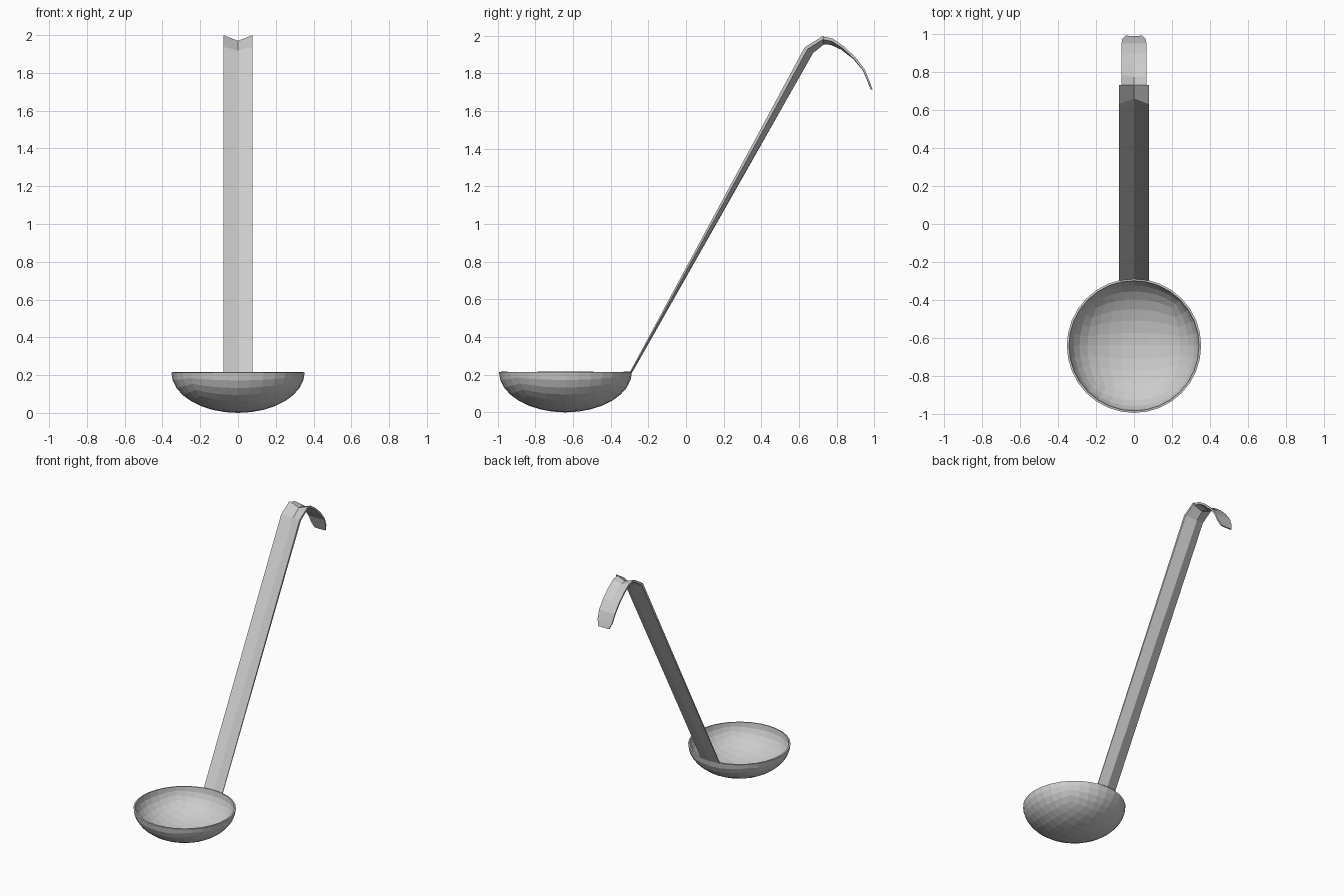
import bpy, bmesh
from math import tan, pi
from mathutils import Vector

if "Cube" in bpy.data.objects:
    bpy.data.objects.remove(bpy.data.objects["Cube"])


def add_object(name, bm):
    bmesh.ops.recalc_face_normals(bm, faces=bm.faces)
    mesh = bpy.data.meshes.new(name)
    bm.to_mesh(mesh)
    bm.free()
    ob = bpy.data.objects.new(name, mesh)
    bpy.context.collection.objects.link(ob)
    return ob


def build_bowl():
    # Lower half of a flattened quad sphere, given a thin wall
    bm = bmesh.new()
    bmesh.ops.create_cube(bm, size=2)
    bmesh.ops.subdivide_edges(bm, edges=bm.edges[:], cuts=7, use_grid_fill=True)
    upper = [f for f in bm.faces if f.calc_center_median().z > 0]
    bmesh.ops.delete(bm, geom=upper, context='FACES')
    for v in bm.verts:
        p = Vector([tan(c * pi / 4) for c in v.co]).normalized()
        v.co = (p.x * 0.353, -0.64 + p.y * 0.353, 0.214 * (1 + p.z))
    for f in bm.faces:
        f.normal_update()
    mesh = bpy.data.meshes.new("bowl")
    bm.to_mesh(mesh)
    bm.free()
    bowl = bpy.data.objects.new("bowl", mesh)
    bpy.context.collection.objects.link(bowl)
    wall = bowl.modifiers.new("wall", 'SOLIDIFY')
    wall.thickness = 0.011
    wall.offset = -1


def grooved_strip(name, stations):
    # Loft of a shallow V section: y, z, half width, groove depth, thickness, inward direction
    bm = bmesh.new()
    rings = []
    for y, z, w, groove, thick, (ny, nz) in stations:
        n = Vector((0, ny, nz)).normalized()
        ring = []
        for x, d in ((-w, 0), (0, groove), (w, 0),
                     (w, thick), (0, groove + thick), (-w, thick)):
            ring.append(bm.verts.new(Vector((x, y, z)) + n * d))
        rings.append(ring)
    for a, b in zip(rings, rings[1:]):
        for i in range(6):
            j = (i + 1) % 6
            bm.faces.new((a[i], a[j], b[j], b[i]))
    for r in (rings[0], rings[-1]):
        bm.faces.new((r[0], r[1], r[4], r[5]))
        bm.faces.new((r[1], r[2], r[3], r[4]))
    return add_object(name, bm)


build_bowl()

# Long handle with its short bent top
grooved_strip("handle", [
    (-0.298, 0.214, 0.078, 0.008, 0.006, (1, 0)),
    (0.63, 1.938, 0.078, 0.036, 0.018, (0.83, -0.55)),
    (0.73, 2.0, 0.078, 0.03, 0.018, (0, -1)),
])

# Narrower hanging hook, groove fading to a flat rounded tip
grooved_strip("hook", [
    (0.73, 1.995, 0.067, 0.025, 0.016, (0, -1)),
    (0.78, 1.984, 0.067, 0.02, 0.015, (-0.35, -1)),
    (0.84, 1.942, 0.067, 0.010, 0.013, (-0.7, -0.7)),
    (0.90, 1.885, 0.067, 0.003, 0.012, (-0.7, -0.6)),
    (0.95, 1.82, 0.066, 0.001, 0.011, (-0.8, -0.5)),
    (0.974, 1.76, 0.061, 0.001, 0.010, (-0.9, -0.4)),
    (0.99, 1.715, 0.045, 0.001, 0.008, (-0.9, -0.3)),
])
